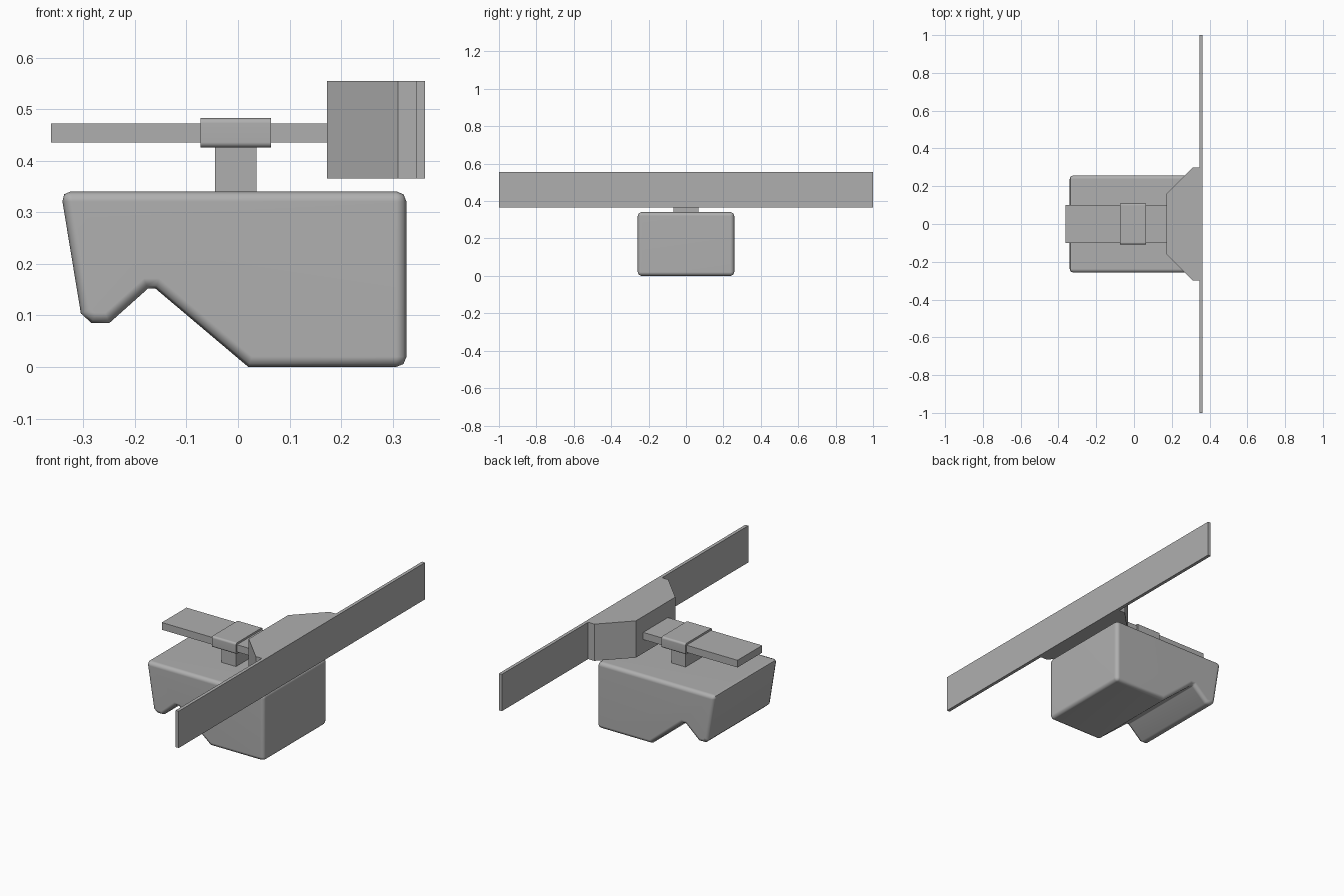
import bpy, bmesh
from mathutils import Vector

if "Cube" in bpy.data.objects:
    bpy.data.objects.remove(bpy.data.objects["Cube"])

# Dark grey shared by every part
grey = bpy.data.materials.new("dark_grey")
grey.diffuse_color = (0.43, 0.43, 0.43, 1)
grey.use_nodes = True
grey.node_tree.nodes["Principled BSDF"].inputs["Base Color"].default_value = grey.diffuse_color


def prism(name, pts, axis, lo, hi):
    """Extrude a closed 2D profile: axis 'y' uses (x, z) points, axis 'z' uses (x, y)."""
    bm = bmesh.new()
    make = (lambda a, b: Vector((a, lo, b))) if axis == 'y' else (lambda a, b: Vector((a, b, lo)))
    face = bm.faces.new([bm.verts.new(make(a, b)) for a, b in pts])
    ext = bmesh.ops.extrude_face_region(bm, geom=[face])
    step = Vector((0, hi - lo, 0)) if axis == 'y' else Vector((0, 0, hi - lo))
    bmesh.ops.translate(bm, vec=step, verts=[v for v in ext['geom'] if isinstance(v, bmesh.types.BMVert)])
    bmesh.ops.recalc_face_normals(bm, faces=bm.faces)
    mesh = bpy.data.meshes.new(name)
    bm.to_mesh(mesh)
    bm.free()
    mesh.materials.append(grey)
    obj = bpy.data.objects.new(name, mesh)
    bpy.context.collection.objects.link(obj)
    return obj


def box(name, x, y, z):
    return prism(name, [(x[0], y[0]), (x[1], y[0]), (x[1], y[1]), (x[0], y[1])], 'z', *z)


def round_edges(obj, width, segments, keep):
    """Bevel the edges accepted by keep(), then smooth with face-weighted normals."""
    bm = bmesh.new()
    bm.from_mesh(obj.data)
    bmesh.ops.bevel(bm, geom=[e for e in bm.edges if keep(e)], offset=width,
                    segments=segments, profile=0.5, affect='EDGES')
    bm.to_mesh(obj.data)
    bm.free()
    bpy.ops.object.select_all(action='DESELECT')
    obj.select_set(True)
    bpy.context.view_layer.objects.active = obj
    bpy.ops.object.shade_smooth_by_angle(angle=0.85)
    mod = obj.modifiers.new("weighted_normals", 'WEIGHTED_NORMAL')
    mod.keep_sharp = True


# Rounded body with a notch in its sloping underside
body = prism("body", [(-0.344, 0.341), (0.327, 0.341), (0.327, 0), (0.02, 0),
                      (-0.16, 0.152), (-0.175, 0.152), (-0.25, 0.085),
                      (-0.284, 0.085), (-0.305, 0.104)],
             'y', -0.258, 0.258)
round_edges(body, 0.02, 2, lambda e: e.calc_face_angle() > 0.9)

# Post rising from the body
box("post", (-0.045, 0.036), (-0.068, 0.068), (0.33, 0.44))

# Sliding bar
box("bar", (-0.363, 0.2), (-0.1, 0.1), (0.436, 0.473))

# Sleeve around the bar, rounded on its long edges
sleeve = box("sleeve", (-0.073, 0.064), (-0.108, 0.108), (0.426, 0.483))
round_edges(sleeve, 0.01, 3, lambda e: abs(e.verts[0].co.x - e.verts[1].co.x) > 0.1)

# Tapered bracket between bar and blade
half = [(0.173, 0.16), (0.311, 0.3), (0.347, 0.3)]
prism("bracket", half + [(x, -w) for x, w in reversed(half)], 'z', 0.366, 0.555)

# Long thin blade across the end
box("blade", (0.346, 0.363), (-1, 1), (0.366, 0.555))
